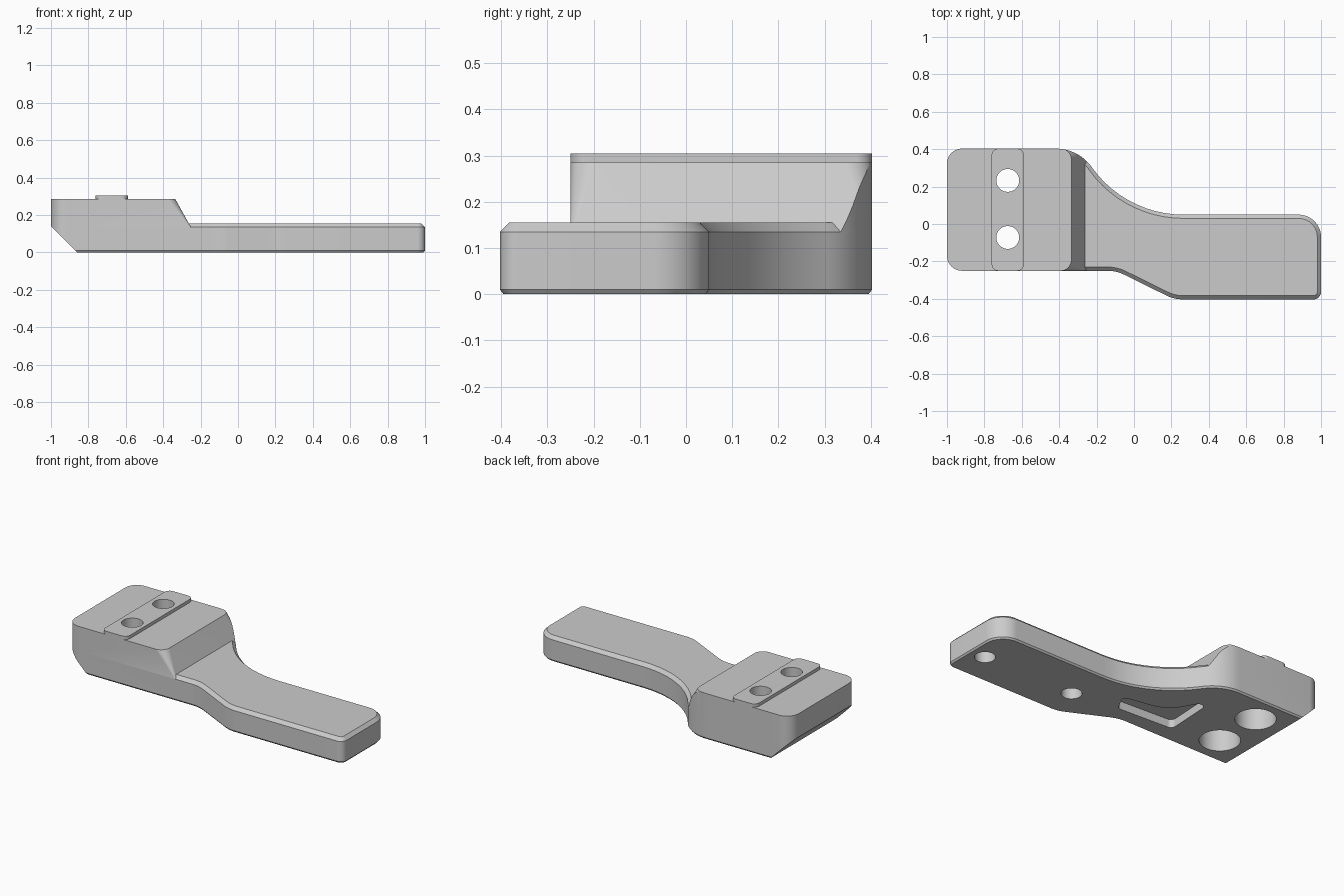
import bpy, bmesh, math
from mathutils import Vector, Matrix

if "Cube" in bpy.data.objects:
    bpy.data.objects.remove(bpy.data.objects["Cube"])

grey = bpy.data.materials.new("satin_grey")
grey.use_nodes = True
grey.diffuse_color = (0.6, 0.6, 0.6, 1)
grey.node_tree.nodes["Principled BSDF"].inputs["Base Color"].default_value = (0.6, 0.6, 0.6, 1)


def rounded(corners):
    """Polygon from (x, y, radius) corners, each filleted by its radius."""
    points = []
    for i, (x, y, r) in enumerate(corners):
        p = Vector((x, y))
        if r == 0:
            points.append(p)
            continue
        a = (Vector(corners[i - 1][:2]) - p).normalized()
        b = (Vector(corners[(i + 1) % len(corners)][:2]) - p).normalized()
        turn = math.pi - a.angle(b)
        sign = -1 if a.x * b.y - a.y * b.x > 0 else 1
        centre = p + (a + b).normalized() * r / math.cos(turn / 2)
        start = p + a * r * math.tan(turn / 2) - centre
        steps = max(4, round(math.degrees(turn) / 5))
        for k in range(steps + 1):
            points.append(centre + Matrix.Rotation(sign * turn * k / steps, 2) @ start)
    return points


def inset(points, d):
    """Move a counter-clockwise polygon inward by d."""
    result = []
    for i, p in enumerate(points):
        e = (p - points[i - 1]).normalized()
        f = (points[(i + 1) % len(points)] - p).normalized()
        n = Vector((-e.y - f.y, e.x + f.x)).normalized()
        result.append(p + n * d / max(0.5, n.dot(Vector((-e.y, e.x)))))
    return result


def loft(name, rings):
    """Solid through (polygon, z) rings with equal point counts."""
    bm = bmesh.new()
    loops = [[bm.verts.new((p.x, p.y, z)) for p in ring] for ring, z in rings]
    for low, high in zip(loops, loops[1:]):
        for i in range(len(low)):
            j = (i + 1) % len(low)
            bm.faces.new((low[i], low[j], high[j], high[i]))
    bm.faces.new(loops[0][::-1])
    bm.faces.new(loops[-1])
    bmesh.ops.recalc_face_normals(bm, faces=bm.faces)
    mesh = bpy.data.meshes.new(name)
    bm.to_mesh(mesh)
    bm.free()
    mesh.materials.append(grey)
    ob = bpy.data.objects.new(name, mesh)
    bpy.context.collection.objects.link(ob)
    return ob


def prism(name, points, z0, z1):
    return loft(name, [(points, z0), (points, z1)])


def cylinder(name, x, y, r, z0, z1):
    ring = [Vector((x + r * math.cos(t), y + r * math.sin(t)))
            for t in (math.tau * k / 48 for k in range(48))]
    return prism(name, ring, z0, z1)


def boolean(ob, tool, operation):
    mod = ob.modifiers.new(operation.title(), "BOOLEAN")
    mod.object, mod.operation, mod.solver = tool, operation, "EXACT"
    bpy.context.view_layer.objects.active = ob
    bpy.ops.object.modifier_apply(modifier=mod.name)


# Arm: one outline with a chamfered top and bottom rim
FRONT, BACK = -0.25, 0.403
outline = rounded([
    (-1, BACK, 0.08), (-1, FRONT, 0.08), (-0.095, FRONT, 0.2), (0.215, -0.403, 0.2),
    (1, -0.403, 0.04), (1, 0.05, 0.12), (-0.044, 0.05, 0.6), (-0.297, BACK, 0.232)])
arm = loft("arm", [(inset(outline, 0.008), 0), (outline, 0.01),
                   (outline, 0.135), (inset(outline, 0.02), 0.155)])


# Mounting block: sloping end with tapering fillets, trimmed to the arm outline
def block_ring(x, r):
    low, high = FRONT - 0.0002, BACK + 0.0002
    return rounded([(-1.2, high, 0), (-1.2, low, 0), (x, low, r), (x, high, r)])


block = loft("mounting_block", [(block_ring(-0.252, 0.006), 0.135),
                                (block_ring(-0.335, 0.058), 0.285)])
trim = prism("outline_trim", outline, 0, 0.5)
boolean(block, trim, "INTERSECT")

# Raised key across the block
key = prism("locating_key", rounded([
    (-0.761, BACK, 0.035), (-0.761, FRONT, 0.035), (-0.589, FRONT, 0.035),
    (-0.589, BACK, 0.035)]), 0.275, 0.305)

# Cutters: counterbored bolt holes, blind holes, pocket and sloped rear underside
cutters = []
for y in (0.233, -0.072):
    cutters.append(cylinder("bolt_hole", -0.675, y, 0.061, -0.1, 0.5))
    cutters.append(cylinder("counterbore", -0.675, y, 0.114, -0.1, 0.14))
for x in (0.9, 0.28):
    cutters.append(cylinder("blind_hole", x, -0.2, 0.058, -0.1, 0.1))
cutters.append(prism("pocket", rounded([
    (0.04, -0.05, 0.025), (-0.235, 0, 0.2), (-0.37, 0.24, 0.03),
    (-0.39, -0.14, 0.03), (-0.02, -0.16, 0.03)]), -0.1, 0.05))
wedge = [[Vector((x, y)) for x, y in ((-1.2, -0.6), (x1, -0.6), (x1, 0.6), (-1.2, 0.6))]
         for x1 in (-0.76, -1.1)]
cutters.append(loft("underside_wedge", [(wedge[0], -0.1), (wedge[1], 0.24)]))

for part in (arm, block, key):
    for tool in cutters:
        boolean(part, tool, "DIFFERENCE")
for tool in cutters + [trim]:
    bpy.data.objects.remove(tool)

# Smooth the fillets and keep the edges crisp
for part in (arm, block, key):
    bpy.ops.object.select_all(action="DESELECT")
    part.select_set(True)
    bpy.context.view_layer.objects.active = part
    bpy.ops.object.shade_smooth_by_angle(angle=math.radians(25))
